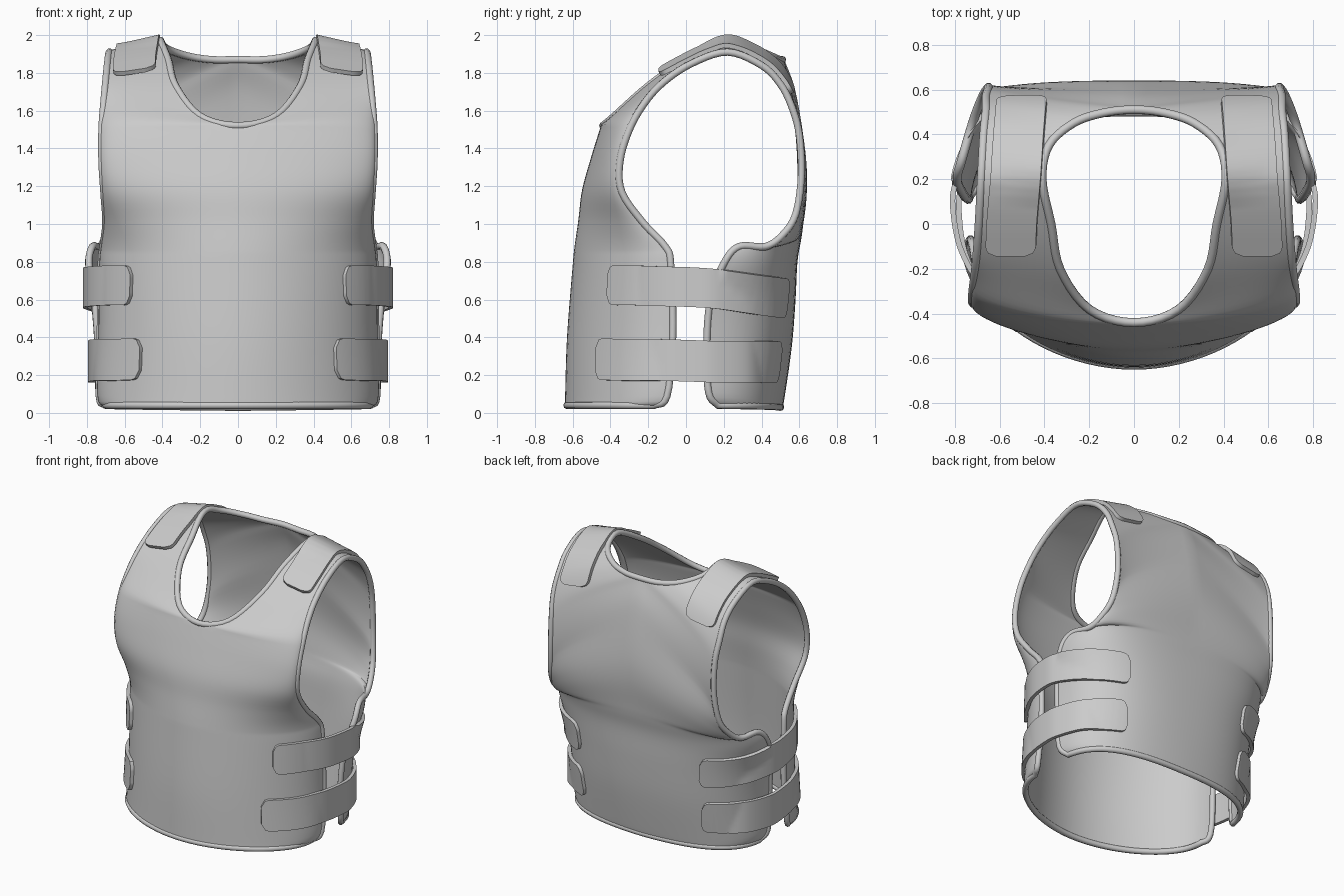
import bpy
from mathutils import Vector
from mathutils.bvhtree import BVHTree

cube = bpy.data.objects.get("Cube")
if cube:
    bpy.data.objects.remove(cube)

grey = bpy.data.materials.new("plain_grey")
grey.use_nodes = True
grey.diffuse_color = (0.6, 0.6, 0.6, 1)
grey.node_tree.nodes["Principled BSDF"].inputs["Base Color"].default_value = (0.6, 0.6, 0.6, 1)


def spline(points, steps, before=None, after=None):
    """Smooth curve through the points."""
    p = [before or 2 * points[0] - points[1], *points, after or 2 * points[-1] - points[-2]]
    out = []
    for a, b, c, d in zip(p, p[1:], p[2:], p[3:]):
        for k in range(steps):
            t = k / steps
            out.append(b + (c - a) * t / 2 + (2 * a - 5 * b + 4 * c - d) * t ** 2 / 2
                       + (3 * b - a - 3 * c + d) * t ** 3 / 2)
    return out + [points[-1].copy()]


def flip(p):
    return Vector((-p.x, p.y, p.z))


def finish(obj, angle=0.7):
    """Apply modifiers, colour and shade the part."""
    bpy.context.collection.objects.link(obj)
    bpy.ops.object.select_all(action='DESELECT')
    obj.select_set(True)
    bpy.context.view_layer.objects.active = obj
    bpy.ops.object.convert(target='MESH')
    obj = bpy.context.object
    obj.data.materials.clear()
    obj.data.materials.append(grey)
    bpy.ops.object.shade_smooth_by_angle(angle=angle)


def sheet(name, grid, thickness):
    """Thick mirrored cloth sheet from a grid of points; returns its surface tree."""
    n = len(grid[0])
    verts = [p for row in grid for p in row]
    faces = [(r * n + c, r * n + c + 1, r * n + n + c + 1, r * n + n + c)
             for r in range(len(grid) - 1) for c in range(n - 1)]
    mesh = bpy.data.meshes.new(name)
    mesh.from_pydata(verts, [], faces)
    obj = bpy.data.objects.new(name, mesh)
    obj.modifiers.new("both_sides", 'MIRROR').merge_threshold = 0.0005
    solid = obj.modifiers.new("thickness", 'SOLIDIFY')
    solid.thickness = thickness
    solid.offset = 0
    finish(obj)
    return BVHTree.FromPolygons(verts, faces)


def piping(name, half):
    """Round closed edging along a half outline and its mirror image."""
    loop = half + [flip(p) for p in reversed(half[1:-1])]
    curve = bpy.data.curves.new(name, 'CURVE')
    curve.dimensions = '3D'
    curve.bevel_depth = 0.02
    curve.bevel_resolution = 2
    line = curve.splines.new('POLY')
    line.points.add(len(loop) - 1)
    for point, p in zip(line.points, loop):
        point.co = (*p, 1)
    line.use_cyclic_u = True
    finish(bpy.data.objects.new(name, curve), 1.2)


# Rows up the front: centre or neck point, then side or armhole point
front = [
    (0, -.63, .04, .70, -.17, .04), (0, -.63, .08, .735, -.10, .09),
    (0, -.62, .40, .73, -.07, .40), (0, -.59, .78, .725, -.08, .78),
    (0, -.58, .88, .715, -.11, .88), (0, -.56, 1.02, .70, -.23, 1.01),
    (0, -.54, 1.18, .71, -.34, 1.17), (0, -.49, 1.36, .72, -.35, 1.33),
    (0, -.44, 1.52, .72, -.30, 1.50), (.2, -.38, 1.57, .71, -.22, 1.64),
    (.33, -.2, 1.73, .70, -.12, 1.75), (.37, 0, 1.87, .69, .03, 1.85),
    (.41, .2, 1.97, .68, .22, 1.91)]
# Rows down the back
back = [
    (.38, .35, 1.93, .67, .40, 1.84), (.27, .45, 1.89, .66, .50, 1.74),
    (.14, .495, 1.87, .66, .56, 1.62), (0, .51, 1.87, .65, .60, 1.47),
    (0, .57, 1.7, .65, .61, 1.25), (0, .62, 1.4, .67, .58, 1.05),
    (0, .63, 1.2, .70, .51, .94), (0, .61, 1, .73, .42, .88),
    (0, .60, .92, .77, .28, .88), (0, .58, .8, .79, .20, .79),
    (0, .57, .6, .76, .13, .60), (0, .55, .35, .74, .11, .35),
    (0, .51, .07, .735, .12, .11), (0, .50, .03, .70, .17, .04)]
rows = front + back
inner = [Vector(r[:3]) for r in rows]
outer = [Vector(r[3:]) for r in rows]
neck_start, neck_end = 8, 16
STEPS, COLS = 5, 20

neck = spline(inner[neck_start:neck_end + 1], STEPS,
              flip(inner[neck_start + 1]), flip(inner[neck_end - 1]))
inner_line = (spline(inner[:neck_start + 1], STEPS)[:-1] + neck
              + spline(inner[neck_end:], STEPS)[1:])
outer_line = spline(outer, STEPS)


def handles(i, o):
    """Bend of one row: rounded front, squarer back, straight shoulders."""
    if i.y < 0:
        near, far = Vector((0.5, 0, 0.3)), Vector((1, 0.5, 0.7))
    elif o.y > i.y:
        near, far = Vector((0.55, 0.4, 0.4)), Vector((0.9, 0.8, 0.8))
    else:
        bend = 0.25 - 0.12 * min(1, i.z / 0.8)
        near, far = Vector((0.58, 0, 0.4)), Vector((0.95, bend, 0.8))
    w = min(1, max(0, i.x / 0.38))
    w = w * w * (3 - 2 * w)
    third = Vector((1, 1, 1)) / 3
    return near.lerp(third, w), far.lerp(2 * third, w)


# Vest body
grid = []
for i, o in zip(inner_line, outer_line):
    near, far = handles(i, o)
    p1, p2 = i + (o - i) * near, i + (o - i) * far
    row = []
    for c in range(COLS + 1):
        t = c / COLS
        s = 1 - t
        row.append(i * s ** 3 + p1 * 3 * s * s * t + p2 * 3 * s * t * t + o * t ** 3)
    grid.append(row)
body = sheet("vest_body", grid, 0.02)

piping("neck_piping", neck)
piping("outer_piping", grid[0] + outer_line[1:] + grid[-1][-2::-1])


def strap(name, path, across, half, core):
    """Round-cornered strap lying on the vest; core gives the point it is pushed out from."""
    line = spline([Vector(p) for p in path], 10)
    dist = [0]
    for a, b in zip(line, line[1:]):
        dist.append(dist[-1] + (b - a).length)
    radius = 0.05
    strip = []
    for p, along in zip(line, dist):
        e = min(along, dist[-1] - along, radius)
        width = half - radius + (radius ** 2 - (radius - e) ** 2) ** 0.5
        row = []
        for c in range(7):
            q = p + Vector(across) * width * (c / 3 - 1)
            origin = core(q)
            ray = q - origin
            hit = body.ray_cast(origin, ray.normalized())[3]
            reach = max(ray.length, (hit or 0) + 0.022)
            row.append(origin + ray.normalized() * reach)
        strip.append(row)
    sheet(name, strip, 0.024)


# Shoulder straps
strap("shoulder_straps",
      [(.55, -.14, 1.805), (.545, 0, 1.88), (.535, .12, 1.935), (.525, .23, 1.96),
       (.515, .38, 1.9), (.505, .5, 1.8), (.5, .56, 1.7)],
      (1, 0, -.15), 0.112, lambda q: Vector((q.x, 0.2, 1.5)))

# Side straps
strap("upper_side_straps",
      [(.53, -.385, .675), (.68, -.27, .675), (.77, -.12, .67), (.805, .04, .665),
       (.80, .17, .655), (.72, .34, .63), (.6, .44, .615), (.45, .5, .605)],
      (0, 0, 1), 0.105, lambda q: Vector((0, 0, q.z)))
strap("lower_side_straps",
      [(.47, -.43, .285), (.66, -.3, .28), (.75, -.14, .28), (.78, .04, .275),
       (.77, .17, .27), (.7, .33, .27), (.57, .42, .27), (.44, .46, .27)],
      (0, 0, 1), 0.11, lambda q: Vector((0, 0, q.z)))
